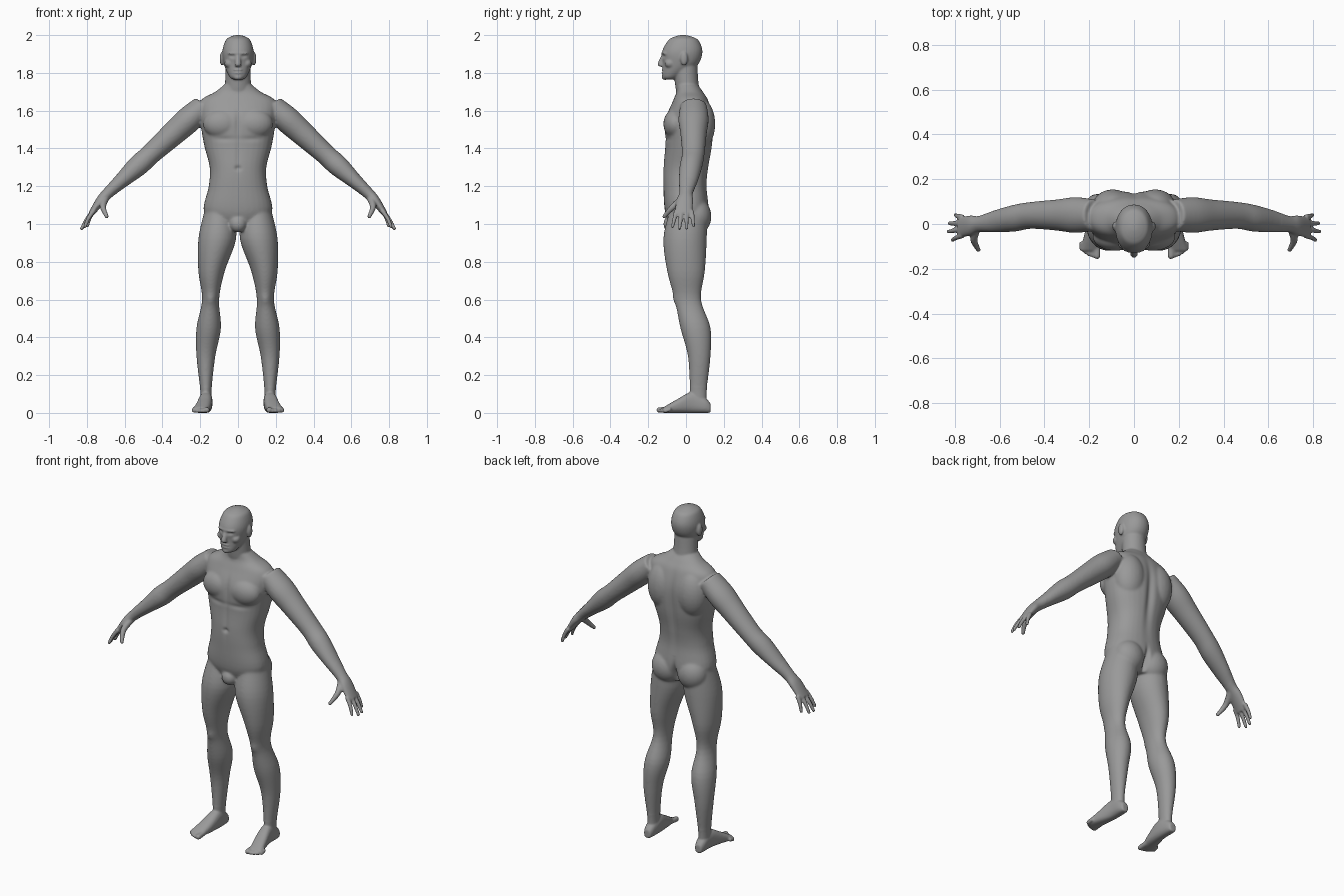
import bpy, bmesh, math
from mathutils import Vector, Matrix

cube = bpy.data.objects.get("Cube")
if cube:
    bpy.data.objects.remove(cube)

X, Y, Z = Vector((1, 0, 0)), Vector((0, 1, 0)), Vector((0, 0, 1))
bm = bmesh.new()


def blend(a, b, c, d, t):
    """Smooth curve value between b and c."""
    return b + t / 2 * (c - a + t * (2*a - 5*b + 4*c - d + t * (3*(b - c) + d - a)))


def loft(rings, u, v, power=2, sides=32, steps=5):
    """Closed skin through rings of (x, y, z, radius along u, radius along v)."""
    dense = []
    last = len(rings) - 1
    for i in range(last):
        four = [rings[max(0, min(last, i + k))] for k in (-1, 0, 1, 2)]
        for step in range(steps):
            dense.append([blend(*values, step / steps) for values in zip(*four)])
    dense.append(rings[-1])
    loops = []
    for x, y, z, radius_u, radius_v in dense:
        loop = []
        for k in range(sides):
            angle = math.tau * k / sides
            c, s = math.cos(angle), math.sin(angle)
            offset = u * radius_u * math.copysign(abs(c) ** (2 / power), c)
            offset += v * radius_v * math.copysign(abs(s) ** (2 / power), s)
            loop.append(bm.verts.new(Vector((x, y, z)) + offset))
        loops.append(loop)
    for lower, upper in zip(loops, loops[1:]):
        for k in range(sides):
            j = (k + 1) % sides
            bm.faces.new((lower[k], lower[j], upper[j], upper[k]))
    bm.faces.new(loops[0][::-1])
    bm.faces.new(loops[-1])


def stack(rows, power=2):
    """Upright loft from rows of (height, inner or right, outer or left, front, back)."""
    loft([((left + right) / 2, (front + back) / 2, z, (right - left) / 2, (back - front) / 2)
          for z, left, right, front, back in rows], X, Y, power)


def central(rows, power=2):
    """Symmetric upright loft from rows of (height, half width, front, back)."""
    stack([(z, -width, width, front, back) for z, width, front, back in rows], power)


def ball(center, size):
    matrix = Matrix.Translation(center) @ Matrix.Diagonal((*size, 1))
    bmesh.ops.create_uvsphere(bm, u_segments=24, v_segments=16, radius=1, matrix=matrix)


def digit(points, root_radius, tip_radius):
    """Tapered finger or toe with a rounded tip."""
    direction = Vector(points[-1]) - Vector(points[0])
    u = direction.orthogonal().normalized()
    v = direction.cross(u).normalized()
    rings = []
    for i, point in enumerate(points):
        radius = root_radius + (tip_radius - root_radius) * i / (len(points) - 1)
        rings.append((*point, radius, radius))
    loft(rings, u, v, sides=16)
    ball(points[-1], (tip_radius, tip_radius, tip_radius))


# --- left side parts, mirrored below ---
# leg
stack([(1.06, .02, .18, -.09, .11), (.92, .01, .21, -.12, .11), (.75, .07, .21, -.1, .1),
       (.6, .1, .19, -.06, .08), (.45, .09, .22, -.03, .13), (.3, .12, .22, .01, .13),
       (.12, .14, .2, .02, .11), (.04, .14, .2, .02, .11)])

# foot, turning slightly outwards towards the toes
foot = [(.13, .02, .05), (.1, .03, .08), (.03, .035, .11), (-.05, .04, .07), (-.12, .04, .03)]
loft([(.17 + max(0, -y) / 4, y, top / 2, width, top / 2) for y, width, top in foot], X, Z, 2.5)

# toes
for i in range(5):
    x = .165 + .017 * i
    tip = -.142 + .002 * i * i
    radius = .011 if i else .015
    digit([(x, -.08, .02), (x, tip, radius)], radius, radius)

# arm and palm on a straight line, the hand dropping a little
arm = [(.18, .06, .07), (.26, .07, .08), (.34, .065, .07), (.46, .055, .06), (.53, .056, .06),
       (.62, .04, .05), (.69, .03, .036), (.73, .025, .045), (.78, .015, .045)]
loft([(x, .04 - max(0, x - .45) / 6, 1.79 - .91 * x - max(0, x - .72) / 2, thick, wide)
      for x, thick, wide in arm], (X + Z).normalized(), Y)

# fingers and thumb
for i in range(4):
    root = Vector((.765, .03 - .027 * i, 1.07))
    tip = Vector((.829 - .011 * (i - 1.7) ** 2, .04 - .037 * i, .975 + .006 * (i - 1.6) ** 2))
    knuckle = (root + tip) / 2 + X * .005
    digit([root, knuckle, tip], .013, .009)
digit([(.7, -.01, 1.14), (.715, -.07, 1.09), (.695, -.115, 1.04)], .022, .011)

# chest, shoulder blade, buttock
ball((.085, -.055, 1.53), (.1, .065, .08))
ball((.095, .07, 1.53), (.095, .085, .14))
ball((.085, .055, 1.04), (.09, .08, .095))

# ear, cheek, eye
ball((.085, -.01, 1.875), (.012, .02, .036))
ball((.046, -.085, 1.85), (.026, .028, .024))
ball((.031, -.104, 1.883), (.014, .013, .011))

half = bm.verts[:] + bm.edges[:] + bm.faces[:]
twin = bmesh.ops.duplicate(bm, geom=half)["geom"]
twin_verts = [part for part in twin if isinstance(part, bmesh.types.BMVert)]
bmesh.ops.scale(bm, vec=(-1, 1, 1), verts=twin_verts)

# --- central parts ---
# torso
central([(.97, .08, -.07, .08), (1.06, .18, -.11, .12), (1.2, .155, -.12, .11),
         (1.3, .15, -.12, .12), (1.42, .18, -.11, .14), (1.55, .2, -.11, .145),
         (1.65, .2, -.07, .12), (1.7, .12, -.05, .09), (1.74, .07, -.05, .06)], 2.3)
ball((0, -.08, 1), (.045, .04, .045))

# neck
central([(1.64, .08, -.04, .1), (1.72, .07, -.055, .07), (1.84, .065, -.07, .06)])

# head
central([(1.765, .025, -.11, -.06), (1.78, .045, -.125, -.03), (1.84, .073, -.123, .06),
         (1.91, .083, -.127, .087), (1.97, .067, -.096, .068), (1.99, .043, -.066, .036),
         (2, .014, -.03, 0)], 2.1)

# nose, lips, chin, brow
loft([(0, -.117, 1.9, .01, .01), (0, -.134, 1.845, .017, .017),
      (0, -.124, 1.833, .014, .01)], X, Y)
for height in (1.815, 1.801):
    ball((0, -.118, height), (.024, .013, .007))
ball((0, -.112, 1.777), (.024, .016, .015))
ball((0, -.106, 1.903), (.056, .025, .01))

bmesh.ops.recalc_face_normals(bm, faces=bm.faces[:])
mesh = bpy.data.meshes.new("body")
bm.to_mesh(mesh)
bm.free()
body = bpy.data.objects.new("body", mesh)
bpy.context.collection.objects.link(body)
bpy.context.view_layer.objects.active = body
body.select_set(True)

# fuse all parts into one skin
fuse = body.modifiers.new("fuse", "REMESH")
fuse.mode = "VOXEL"
fuse.voxel_size = .0055
relax = body.modifiers.new("relax", "SMOOTH")
relax.iterations = 4
for modifier_name in ("fuse", "relax"):
    bpy.ops.object.modifier_apply(modifier=modifier_name)

# blend torso and limbs further, leaving face, hands and feet crisp
soft = body.vertex_groups.new(name="soft")
soft.add([vert.index for vert in body.data.vertices
          if .14 < vert.co.z < 1.7 and abs(vert.co.x) < .66], 1, "REPLACE")
relax = body.modifiers.new("relax", "SMOOTH")
relax.vertex_group = "soft"
relax.iterations = 14
bpy.ops.object.modifier_apply(modifier="relax")


def push(center, size, offset, mirrored=False):
    """Soft sculpted dent or bulge along the depth axis."""
    for side in ((1, -1) if mirrored else (1,)):
        middle = Vector((center[0] * side, center[1], center[2]))
        for vert in body.data.vertices:
            if abs(vert.co.z - middle.z) < 2 * size[2]:
                delta = vert.co - middle
                distance = sum((d / s) ** 2 for d, s in zip(delta, size))
                vert.co.y += offset * math.exp(-distance)


# eye sockets, mouth, breastbone, chest folds
push((.031, -.12, 1.889), (.017, .02, .009), .007, mirrored=True)
push((0, -.13, 1.808), (.022, .02, .004), .005)
push((0, -.12, 1.54), (.014, .05, .07), .008)
push((.08, -.12, 1.45), (.06, .04, .014), .006, mirrored=True)
# abdomen line, navel, spine, cleft, kneecaps
push((0, -.12, 1.36), (.012, .05, .1), .005)
push((0, -.12, 1.295), (.016, .04, .012), .009)
push((0, .15, 1.42), (.022, .06, .2), -.014)
push((0, .12, 1.02), (.013, .07, .06), -.03)
push((.145, -.06, .6), (.03, .04, .03), -.007, mirrored=True)

skin = bpy.data.materials.new("plain grey")
skin.use_nodes = True
grey = (.32, .32, .32, 1)
skin.diffuse_color = grey
skin.node_tree.nodes["Principled BSDF"].inputs["Base Color"].default_value = grey
body.data.materials.clear()
body.data.materials.append(skin)
bpy.ops.object.shade_smooth()
